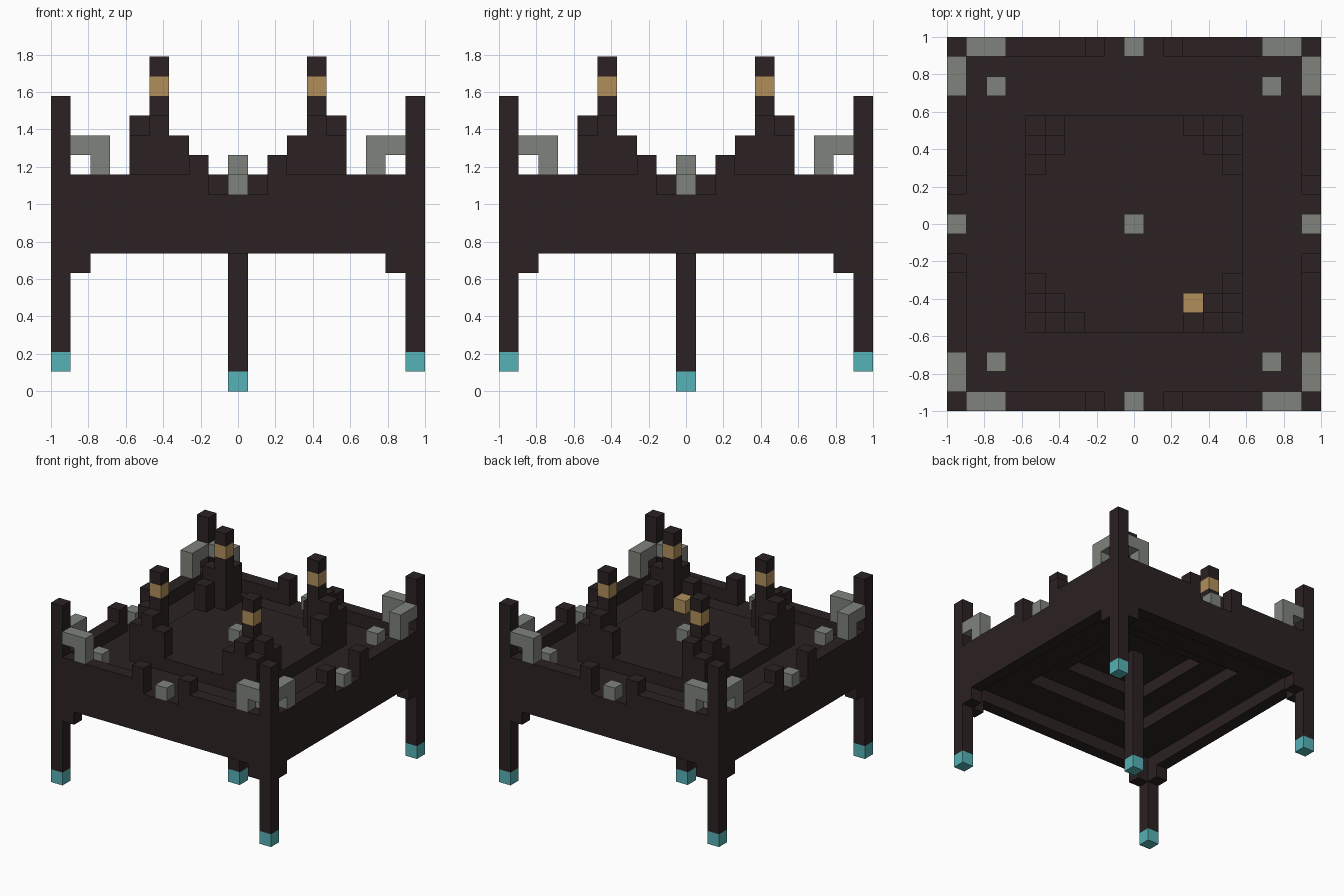
import bpy
import bmesh
from mathutils import Matrix, Vector

if "Cube" in bpy.data.objects:
    bpy.data.objects.remove(bpy.data.objects["Cube"], do_unlink=True)

U = 2 / 19  # size of one block


def material(name, rgb):
    m = bpy.data.materials.new(name)
    m.use_nodes = True
    m.diffuse_color = (*rgb, 1)
    bsdf = next(n for n in m.node_tree.nodes if n.type == "BSDF_PRINCIPLED")
    bsdf.inputs["Base Color"].default_value = (*rgb, 1)
    return m


DARK = material("dark_brown", (0.025, 0.016, 0.016))
GREY = material("stone_grey", (0.216, 0.227, 0.202))
GOLD = material("dull_gold", (0.434, 0.275, 0.105))
TEAL = material("teal", (0.093, 0.445, 0.468))


def build(name, mat, boxes):
    """Boxes are pairs of corner blocks, both included, in block units."""
    bm = bmesh.new()
    for a, b in boxes:
        lo = Vector([min(p, q) for p, q in zip(a, b)])
        hi = Vector([max(p, q) + 1 for p, q in zip(a, b)])
        mid = (lo + hi) / 2 - Vector((0.5, 0.5, 0))
        size = hi - lo
        bmesh.ops.create_cube(bm, size=1, matrix=Matrix.Translation(mid * U)
                              @ Matrix.Diagonal((*(size * U), 1)))
    mesh = bpy.data.meshes.new(name)
    bm.to_mesh(mesh)
    bm.free()
    mesh.materials.append(mat)
    obj = bpy.data.objects.new(name, mesh)
    bpy.context.collection.objects.link(obj)


def ring(outer, inner, k0, k1):
    """Square frame of four boxes between two block radii."""
    o, i = outer, inner
    return [((-o, i, k0), (o, o, k1)), ((-o, -o, k0), (o, -i, k1)),
            ((-o, 1 - i, k0), (-i, i - 1, k1)), ((i, 1 - i, k0), (o, i - 1, k1))]


def around(a, b):
    """Repeat a box on all four sides and mirrored along each side."""
    out = []
    for s in (-1, 1):
        for t in ((-1, 1) if a[0] or b[0] else (1,)):
            p = (a[0] * t, a[1] * s, a[2])
            q = (b[0] * t, b[1] * s, b[2])
            out += [(p, q), ((p[1], p[0], p[2]), (q[1], q[0], q[2]))]
    return out


CORNERS = [(sx, sy) for sx in (-1, 1) for sy in (-1, 1)]

# Outer walls with a notch in the middle of each side
build("outer_walls", DARK, ring(9, 9, 7, 9) + around((2, 9, 10), (8, 9, 10)))
build("battlements", DARK, around((2, 9, 11), (2, 9, 11)))
build("notch_blocks", GREY, around((0, 9, 10), (0, 9, 10)))

# Floor ledge and raised platform, hollowed in steps underneath
build("floor_ledge", DARK, ring(8, 6, 8, 9))
build("platform_edge", DARK, ring(5, 4, 9, 10))
build("platform_middle", DARK, [((-3, -3, 10), (3, 3, 10))])

# Corner posts, feet and brackets
build("corner_posts", DARK,
      [((9 * x, 9 * y, 2), (9 * x, 9 * y, 6)) for x, y in CORNERS]
      + [((9 * x, 9 * y, 10), (9 * x, 9 * y, 14)) for x, y in CORNERS])
build("corner_feet", TEAL, [((9 * x, 9 * y, 1),) * 2 for x, y in CORNERS])
build("corner_brackets", DARK, around((8, 9, 6), (8, 9, 6)))

# Stone hooks beside each corner post
build("corner_hooks", GREY,
      around((7, 9, 12), (8, 9, 12)) + around((7, 9, 11), (7, 9, 11)))

# Central post
build("centre_post", DARK, [((0, 0, 1), (0, 0, 9))])
build("centre_foot", TEAL, [((0, 0, 0), (0, 0, 0))])

# Loose blocks on the floor and platform
build("floor_blocks", GREY, [((7 * x, 7 * y, 10),) * 2 for x, y in CORNERS])
build("centre_block", GREY, [((0, 0, 11), (0, 0, 11))])
build("gold_block", GOLD, [((3, -4, 11), (3, -4, 11))])

# Spires with a gold band, each wrapped by an L-shaped stepped buttress
build("spires", DARK, [((4 * x, 4 * y, 11), (4 * x, 4 * y, 14)) for x, y in CORNERS])
build("spire_bands", GOLD, [((4 * x, 4 * y, 15),) * 2 for x, y in CORNERS])
build("spire_tips", DARK, [((4 * x, 4 * y, 16),) * 2 for x, y in CORNERS])
steps = []
for x, y in CORNERS:
    for px, py, top in ((5, 3, 12), (5, 4, 13), (5, 5, 12), (4, 5, 13), (3, 5, 12)):
        if (x * px, y * py) != (-3, 5):  # one buttress is broken off
            steps.append(((x * px, y * py, 11), (x * px, y * py, top)))
build("spire_buttresses", DARK, steps)
